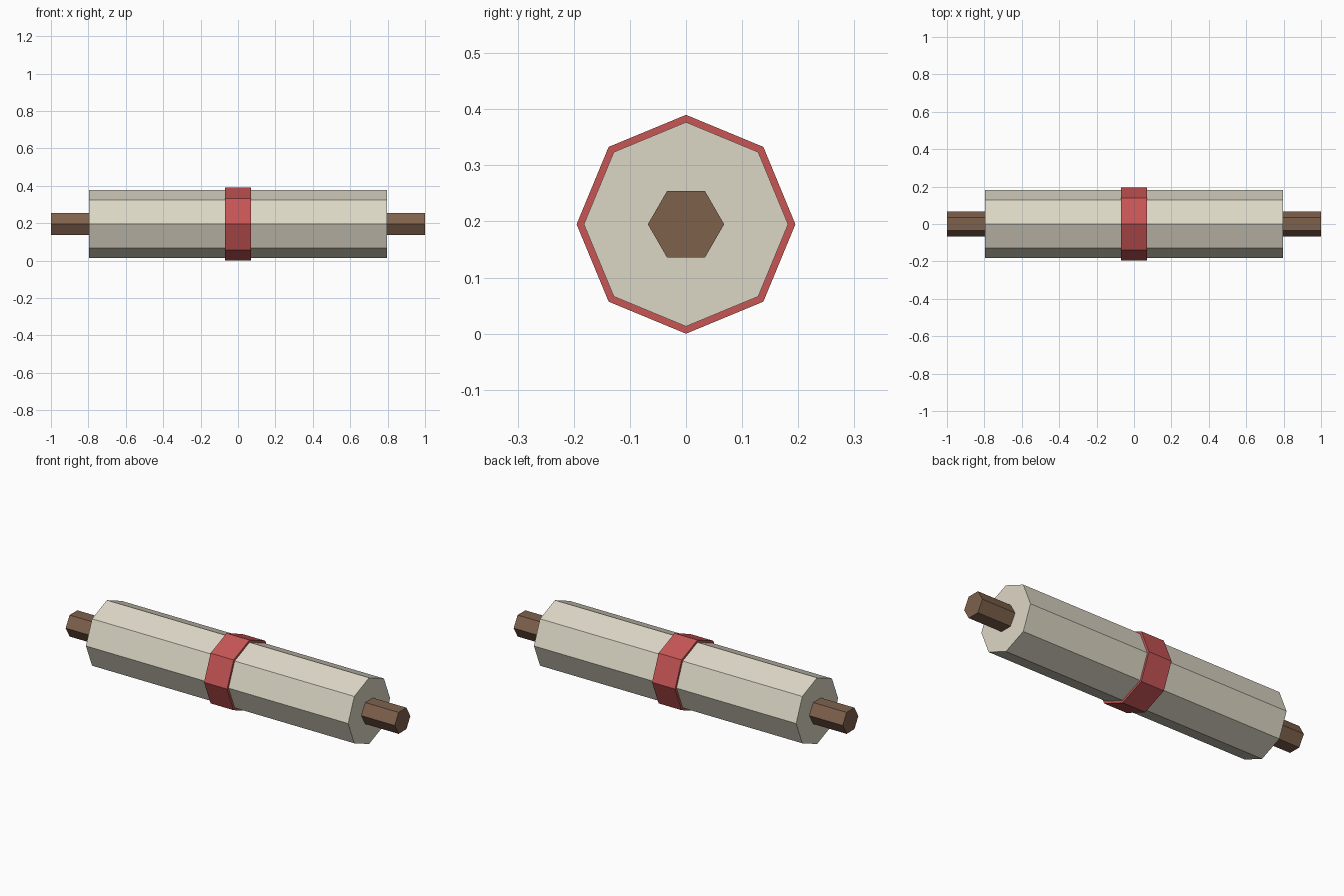
import bpy, bmesh, math

if "Cube" in bpy.data.objects:
    bpy.data.objects.remove(bpy.data.objects["Cube"])

AXIS_Z = 0.195  # height of the scroll's axis, so the band rests on z = 0


def material(name, rgb):
    m = bpy.data.materials.new(name)
    m.diffuse_color = (*rgb, 1.0)
    m.use_nodes = True
    m.node_tree.nodes["Principled BSDF"].inputs["Base Color"].default_value = m.diffuse_color
    return m


def prism(name, sides, radius, half_length, mat):
    """Closed prism along x, with one corner pointing towards +y."""
    bm = bmesh.new()
    ring = []
    for i in range(sides):
        a = 2 * math.pi * i / sides
        ring.append(bm.verts.new((-half_length, radius * math.cos(a), radius * math.sin(a))))
    face = bm.faces.new(ring)
    ext = bmesh.ops.extrude_face_region(bm, geom=[face], use_keep_orig=True)
    moved = [g for g in ext["geom"] if isinstance(g, bmesh.types.BMVert)]
    bmesh.ops.translate(bm, verts=moved, vec=(2 * half_length, 0, 0))
    bmesh.ops.recalc_face_normals(bm, faces=bm.faces)
    mesh = bpy.data.meshes.new(name)
    bm.to_mesh(mesh)
    bm.free()
    mesh.materials.append(mat)
    obj = bpy.data.objects.new(name, mesh)
    obj.location.z = AXIS_Z
    bpy.context.collection.objects.link(obj)
    return obj


parchment = material("parchment cream", (0.72, 0.68, 0.56))
ribbon = material("ribbon red", (0.57, 0.09, 0.09))
wood = material("dark wood", (0.21, 0.12, 0.073))

# Rolled paper, the band tied round it, and the wooden rod through the middle
prism("paper_roll", 8, 0.182, 0.797, parchment)
prism("ribbon_band", 8, 0.195, 0.07, ribbon)
prism("rod", 6, 0.068, 1.0, wood)
